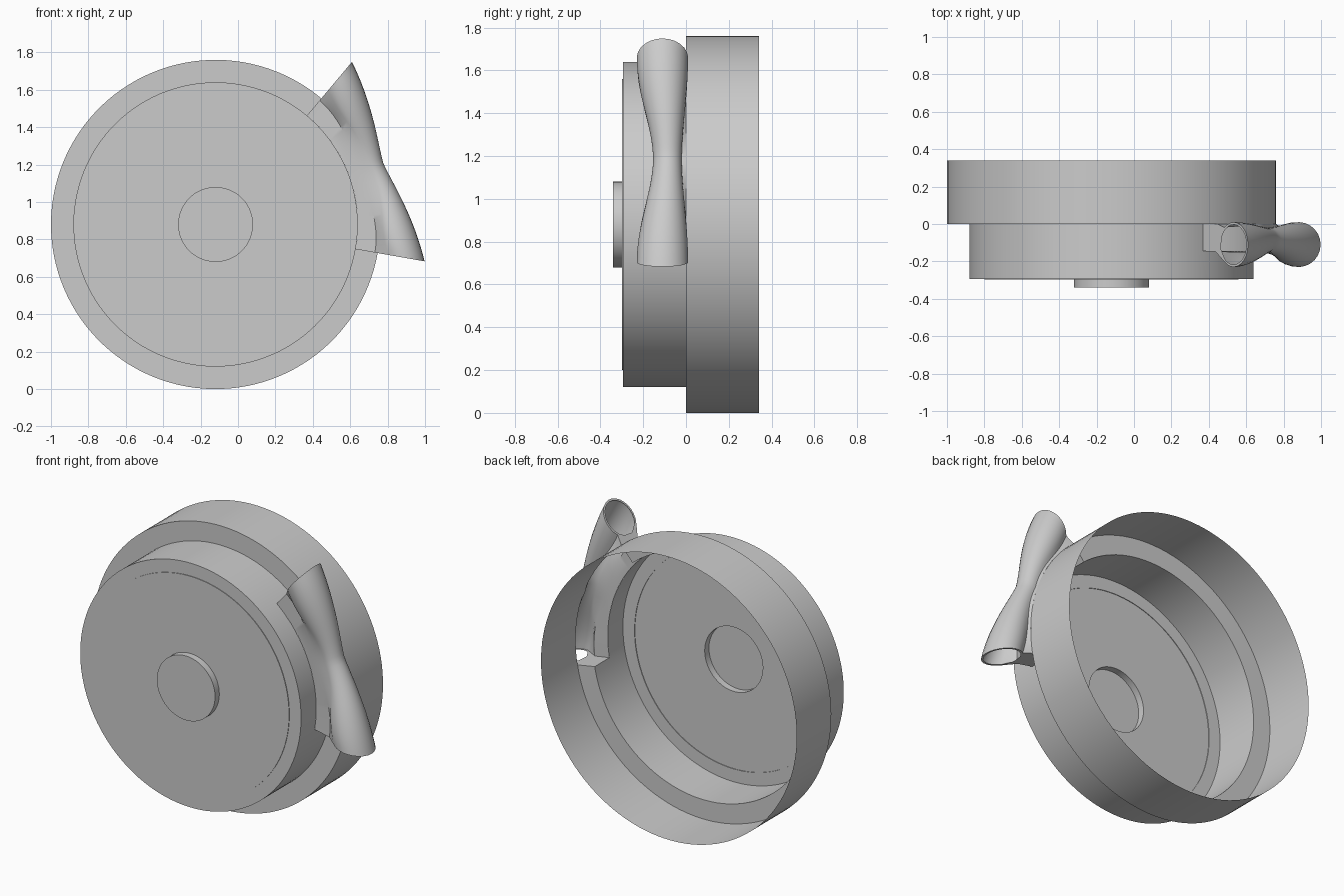
import bpy, bmesh, math
from mathutils import Vector

if "Cube" in bpy.data.objects:
    bpy.data.objects.remove(bpy.data.objects["Cube"], do_unlink=True)

CX, CZ = -0.12, 0.88              # axis of the round housing
R_STEP, R_RIM = 0.76, 0.88        # drum and rim radii
A0, A1 = -10, 50                  # angular span of the side duct, degrees
NECK_Y = -0.145                   # front edge of the slot in the drum wall

grey = bpy.data.materials.new("plain grey")
grey.use_nodes = True
grey.diffuse_color = (0.6, 0.6, 0.6, 1)
grey.node_tree.nodes["Principled BSDF"].inputs["Base Color"].default_value = (0.6, 0.6, 0.6, 1)


def polar(deg, r, y):
    a = math.radians(deg)
    return Vector((CX + r * math.cos(a), y, CZ + r * math.sin(a)))


def finish(bm, name):
    bmesh.ops.remove_doubles(bm, verts=bm.verts, dist=0.0002)
    bmesh.ops.recalc_face_normals(bm, faces=bm.faces)
    mesh = bpy.data.meshes.new(name)
    bm.to_mesh(mesh)
    bm.free()
    mesh.materials.append(grey)
    obj = bpy.data.objects.new(name, mesh)
    bpy.context.collection.objects.link(obj)
    bpy.ops.object.select_all(action="DESELECT")
    obj.select_set(True)
    bpy.context.view_layer.objects.active = obj
    bpy.ops.object.shade_smooth_by_angle(angle=math.radians(35))


# Housing: stepped thin shell, open at the back, with a slot under the duct
def build_housing():
    profile = [(0, -0.34), (0.2, -0.34), (0.2, -0.298), (0.68, -0.298), (0.68, -0.294),
               (R_STEP, -0.294), (R_STEP, NECK_Y), (R_STEP, 0), (R_RIM, 0), (R_RIM, 0.34)]
    slot_bands = (6, 7)
    step = 3
    bm = bmesh.new()
    rings = [[bm.verts.new(polar(a, r, y)) for r, y in profile]
             for a in range(A0, A0 + 360, step)]
    for i, ring in enumerate(rings):
        nxt = rings[(i + 1) % len(rings)]
        in_slot = i * step < A1 - A0
        for j in range(len(profile) - 1):
            if in_slot and j in slot_bands:
                continue
            if j == 0:
                bm.faces.new((ring[0], ring[1], nxt[1]))
            else:
                bm.faces.new((ring[j], ring[j + 1], nxt[j + 1], nxt[j]))
    finish(bm, "housing")


# Duct: waisted half tube lofted around the drum, with a round port at each end
ARC = 18


def duct_section(deg):
    """Section points as (radius, y), with the bulb's centre and size."""
    u = min(1, abs(deg - (A0 + A1) / 2) / ((A1 - A0) / 2))
    s = u * u * (3 - 2 * u)
    w = 0.067 + 0.053 * s
    cy = -0.087 - 0.023 * s
    cr = 0.955 + 0.18 * u ** 1.45 - w
    sweep = math.radians(95 + 35 * s)
    pts = [(R_STEP, NECK_Y), (0.82 + 0.045 * s, -0.152 + 0.004 * s)]
    for k in range(ARC + 1):
        f = -sweep + 2 * sweep * k / ARC
        pts.append((cr + w * math.cos(f), cy + w * math.sin(f)))
    pts.append((R_RIM, 0))
    return pts, cr, cy, w


def build_duct():
    bm = bmesh.new()
    steps = 40
    rows = []
    for i in range(steps + 1):
        deg = A0 + (A1 - A0) * i / steps
        rows.append([bm.verts.new(polar(deg, r, y)) for r, y in duct_section(deg)[0]])
    for a, b in zip(rows, rows[1:]):
        for j in range(len(a) - 1):
            bm.faces.new((a[j], a[j + 1], b[j + 1], b[j]))
    # flat end plates, each pierced by a round port
    for deg, row in ((A0, rows[0]), (A1, rows[-1])):
        pts, cr, cy, w = duct_section(deg)
        corner = (R_STEP, 0)
        loop = row + [bm.verts.new(polar(deg, *corner))]
        port = []
        for r, y in pts + [corner]:
            f = math.atan2(y - cy, r - cr)
            port.append(bm.verts.new(polar(deg, cr + 0.107 * math.cos(f), cy + 0.107 * math.sin(f))))
        for j in range(len(loop)):
            k = (j + 1) % len(loop)
            bm.faces.new((loop[j], loop[k], port[k], port[j]))
    finish(bm, "side_duct")


build_housing()
build_duct()
